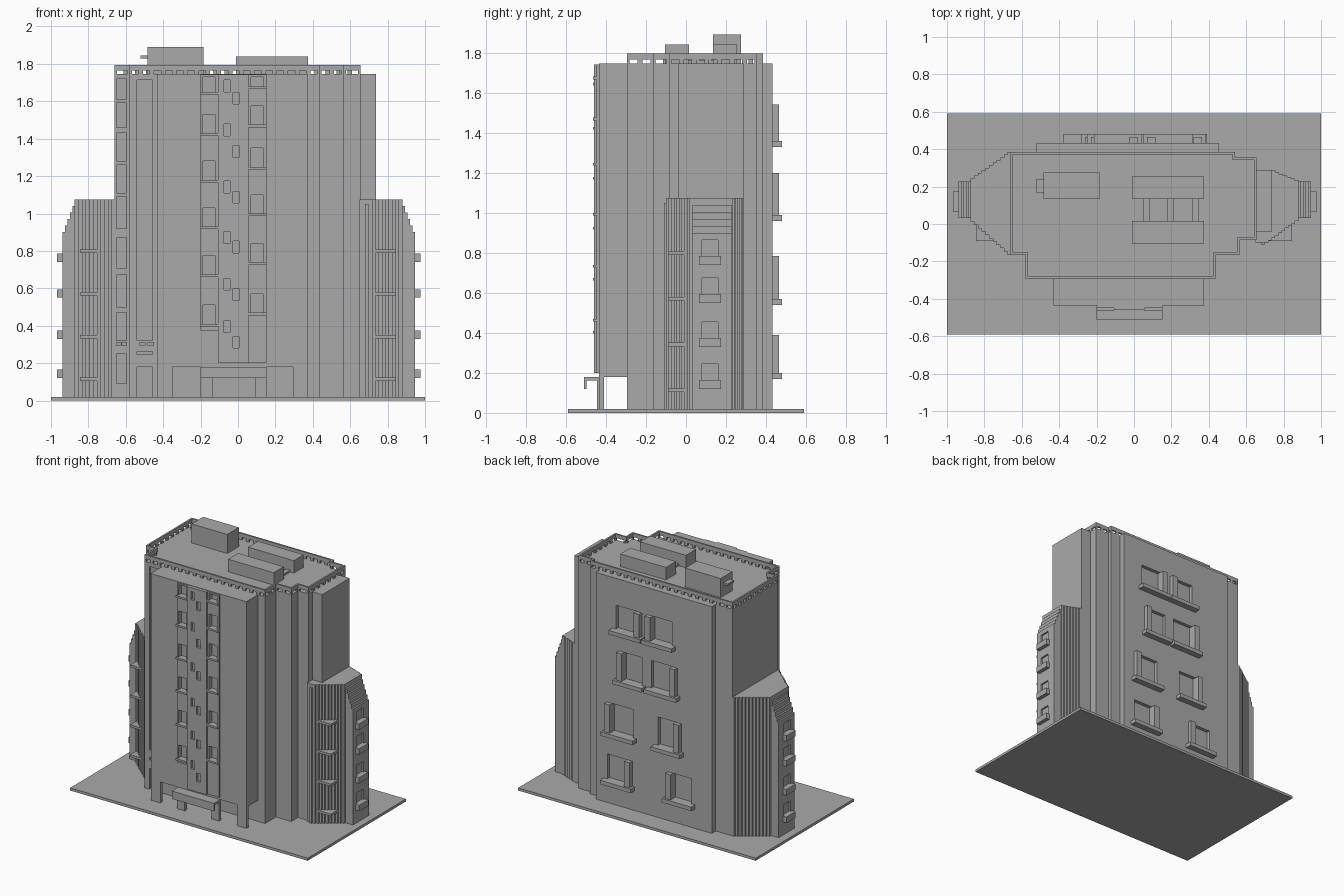
import bpy
import bmesh
from mathutils import Vector

cube = bpy.data.objects.get("Cube")
if cube:
    bpy.data.objects.remove(cube, do_unlink=True)

concrete = bpy.data.materials.new("concrete grey")
concrete.use_nodes = True
GREY = (0.4, 0.4, 0.4, 1)
concrete.diffuse_color = GREY
concrete.node_tree.nodes["Principled BSDF"].inputs["Base Color"].default_value = GREY


def finish(name, bm):
    bmesh.ops.recalc_face_normals(bm, faces=bm.faces[:])
    mesh = bpy.data.meshes.new(name)
    bm.to_mesh(mesh)
    bm.free()
    mesh.materials.append(concrete)
    obj = bpy.data.objects.new(name, mesh)
    bpy.context.scene.collection.objects.link(obj)
    return obj


def boxes(name, spans):
    """One object made of boxes given as (x0, x1, y0, y1, z0, z1)."""
    bm = bmesh.new()
    for x0, x1, y0, y1, z0, z1 in spans:
        verts = bmesh.ops.create_cube(bm, size=1)["verts"]
        for v in verts:
            v.co.x = max(x0, x1) if v.co.x > 0 else min(x0, x1)
            v.co.y = y1 if v.co.y > 0 else y0
            v.co.z = z1 if v.co.z > 0 else z0
    return finish(name, bm)


def prism(name, outline, bottom, top):
    bm = bmesh.new()
    face = bm.faces.new([bm.verts.new((x, y, bottom)) for x, y in outline])
    extruded = bmesh.ops.extrude_face_region(bm, geom=[face])["geom"]
    verts = [g for g in extruded if isinstance(g, bmesh.types.BMVert)]
    bmesh.ops.translate(bm, vec=(0, 0, top - bottom), verts=verts)
    return finish(name, bm)


def carve(targets, spans):
    """Cut box recesses out of each target, then drop the cutter."""
    cutter = boxes("cutter", spans)
    cutter.hide_render = True
    for obj in targets:
        mod = obj.modifiers.new("recesses", "BOOLEAN")
        mod.operation = "DIFFERENCE"
        mod.solver = "EXACT"
        mod.object = cutter
        bpy.context.view_layer.update()
        evaluated = obj.evaluated_get(bpy.context.evaluated_depsgraph_get())
        mesh = bpy.data.meshes.new_from_object(evaluated)
        obj.modifiers.clear()
        obj.data = mesh
    bpy.data.objects.remove(cutter, do_unlink=True)


def stairs(a, b, count, x_first):
    """Zigzag corner points from a to b in plan."""
    points = []
    dx, dy = (b[0] - a[0]) / count, (b[1] - a[1]) / count
    for i in range(count):
        x, y = a[0] + dx * i, a[1] + dy * i
        points += [(x, y), (x + dx, y) if x_first else (x, y + dy)]
    return points + [b]


GROUND = 0.02
ROOF = 1.745
RAIL = 1.765

boxes("ground_slab", [(-1, 1, -0.59, 0.59, 0, GROUND)])

# Main tower with recessed windows and a door at the left of the front
plan = [(-0.66, -0.165), (-0.58, -0.165), (-0.58, -0.295), (0.435, -0.295),
        (0.435, -0.165), (0.565, -0.165), (0.565, -0.085), (0.655, -0.085),
        (0.655, 0.355), (0.54, 0.355), (0.54, 0.385), (-0.66, 0.385)]
tower = prism("tower", plan, GROUND, ROOF)
tower_cuts = []
bays = [(0.09, 0.25), (0.32, 0.47), (0.5, 0.67), (0.71, 0.87), (0.92, 1.09),
        (1.11, 1.26), (1.28, 1.43), (1.46, 1.59), (1.61, 1.72)]
for low, high in bays:
    tower_cuts.append((-0.65, -0.595, -0.2, -0.15, low, high))
for x in (-0.65, -0.62):
    tower_cuts.append((x, x + 0.025, -0.2, -0.15, 0.295, 0.31))
for low, high in [(0.01, 0.18), (0.245, 0.262), (0.32, 1.715)]:
    tower_cuts.append((-0.54, -0.457, -0.32, -0.28, low, high))
for x in (-0.525, -0.48):
    tower_cuts.append((x, x + 0.027, -0.32, -0.28, 0.295, 0.31))
carve([tower], tower_cuts)

# Parapet ring carried on a row of small posts
THICK = 0.013
bm = bmesh.new()
rings = {}
inner_plan = []
for i, corner in enumerate(plan):
    here = Vector(corner)
    before = (here - Vector(plan[i - 1])).normalized()
    after = (Vector(plan[(i + 1) % len(plan)]) - here).normalized()
    inward = Vector((-before.y - after.y, before.x + after.x))
    inner_plan.append(here + inward * THICK)
for key, loop in (("out", plan), ("in", inner_plan)):
    for z in (RAIL, 1.795):
        rings[key, z] = [bm.verts.new((p[0], p[1], z)) for p in loop]
order = [("out", RAIL), ("out", 1.795), ("in", 1.795), ("in", RAIL)]
for a, b in zip(order, order[1:] + order[:1]):
    for i in range(len(plan)):
        j = (i + 1) % len(plan)
        bm.faces.new((rings[a][i], rings[a][j], rings[b][j], rings[b][i]))
finish("parapet", bm)

posts = []
for i, corner in enumerate(plan):
    start, end = Vector(corner), Vector(plan[(i + 1) % len(plan)])
    along = (end - start).normalized()
    inward = Vector((-along.y, along.x)) * THICK
    count = max(1, round((end - start).length / 0.06))
    for k in range(count + 1):
        mid = start.lerp(end, k / count)
        reach = along * 0.012
        p = mid - (reach if k else reach * 0)
        q = mid + (reach if k < count else reach * 0) + inward
        posts.append((min(p.x, q.x), max(p.x, q.x), min(p.y, q.y), max(p.y, q.y), ROOF, RAIL))
boxes("parapet_posts", posts)

# Rooftop plant
boxes("lift_house", [(-0.485, -0.185, 0.135, 0.275, ROOF, 1.89),
                     (-0.52, -0.485, 0.165, 0.24, 1.83, 1.845)])
boxes("roof_units", [(-0.01, 0.375, y, y + 0.12, ROOF, 1.84) for y in (-0.105, 0.135)])
boxes("roof_ducts", [(x, x + 0.035, 0.015, 0.135, ROOF, 1.76) for x in (0.05, 0.18, 0.31)])

# Raised front block on legs, with two window columns and a central strip
front = boxes("front_block", [(-0.43, 0.375, -0.435, -0.295, 0.18, ROOF)])
left_column = boxes("window_column_left", [(-0.2, -0.107, -0.448, -0.43, 0.375, 1.742)])
right_column = boxes("window_column_right", [(0.055, 0.153, -0.448, -0.43, 0.2, 1.742)])
strip = boxes("central_strip", [(-0.107, 0.055, -0.46, -0.43, 0.2, 1.742)])
cuts, sills = [], []
columns = [(-0.187, (0.41, 0.675, 0.93, 1.18, 1.43, 1.65), (-0.2, -0.107)),
           (0.07, (0.47, 0.74, 1.0, 1.25, 1.475, 1.68), (0.055, 0.153))]
for x, bottoms, (s0, s1) in columns:
    for z in bottoms:
        cuts.append((x, x + 0.065, -0.5, -0.415, z, min(z + 0.1, 1.73)))
        sills.append((s0, s1, -0.464, -0.44, z - 0.014, z))
for x, bottoms in [(-0.075, (0.365, 0.59, 0.84, 1.11, 1.415, 1.65)),
                   (-0.027, (0.28, 0.535, 0.79, 1.055, 1.3, 1.585))]:
    cuts += [(x, x + 0.032, -0.5, -0.443, z, z + 0.063) for z in bottoms]
carve([front, left_column, right_column, strip], cuts)
boxes("front_sills", sills)
boxes("front_legs", [(x, x + 0.08, -0.435, -0.41, GROUND, 0.18) for x in (-0.43, 0.295)])

# Entrance canopy with a hanging lip
boxes("canopy", [(-0.2, 0.153, -0.51, -0.42, 0.163, 0.18),
                 (-0.2, 0.153, -0.51, -0.497, 0.12, 0.18)])
boxes("canopy_legs", [(x, x + 0.063, -0.445, -0.42, GROUND, 0.18) for x in (-0.2, 0.09)])

# Rear slab: each window has a sill and one tall jamb
back = boxes("back_block", [(-0.52, 0.455, 0.38, 0.432, GROUND, ROOF)])
cuts, ledges, jambs = [], [], []
rear_rows = [(0.2, 0.39, (0.13, 0.39, "low"), (-0.38, -0.13, "high")),
             (0.57, 0.785, (0.114, 0.383, "high"), (-0.283, -0.038, "low")),
             (0.99, 1.2, (0.038, 0.283, "high"), (-0.25, 0.02, "low")),
             (1.36, 1.54, (0.05, 0.316, "low"), (-0.215, 0.042, "high"))]
for sill, head, *pair in rear_rows:
    for x0, x1, side in pair:
        cuts.append((x0 + 0.03, x1 - 0.03, 0.405, 0.5, sill, head))
        ledges.append((x0, x1, 0.425, 0.48, sill - 0.03, sill))
        edge = x0 + 0.02 if side == "low" else x1 - 0.065
        jambs.append((edge, edge + 0.045, 0.405, 0.465, sill, head))
carve([back], cuts)
boxes("rear_sills", ledges)
boxes("rear_jambs", jambs)

# Tall shaft between the tower and the right wing
boxes("side_shaft", [(0.65, 0.737, -0.04, 0.29, GROUND, ROOF)])
boxes("corner_post", [(0.68, 0.697, -0.11, -0.04, GROUND, 1.05)])

# Pleated side wings
WING = 1.075
left_plan = (stairs((-0.655, -0.165), (-0.875, 0.03), 11, True)
             + stairs((-0.875, 0.23), (-0.655, 0.385), 11, False))
right_plan = ([(0.65, -0.1)] + stairs((0.7, -0.1), (0.88, 0.03), 10, True)
              + stairs((0.88, 0.225), (0.735, 0.285), 7, False) + [(0.65, 0.285)])
prism("wing_left", left_plan, GROUND, WING)
prism("wing_right", right_plan, GROUND, WING)

for side, name, shift in ((-1, "left", -0.007), (1, "right", 0)):
    # Outer end stepping down, with small recessed windows and sills
    end = (0.945 + shift) * side
    layers = [(0.8 * side, end - side * 0.013 * k, 0.033, 0.227, GROUND, 0.9 + 0.035 * k)
              for k in range(5)]
    bm_steps = boxes("wing_steps_" + name, layers[1:])
    face = boxes("wing_end_" + name, [(end - side * 0.013, end, 0.033, 0.227, GROUND, 0.9)])
    cuts, ledges = [], []
    for z in (0.165, 0.375, 0.595, 0.785):
        cuts.append((end - side * 0.02, end + side * 0.05, 0.08, 0.16, z - 0.02, z + 0.08))
        ledges.append((end - side * 0.013, end + side * 0.03, 0.065, 0.175, z - 0.045, z))
    carve([face], cuts)
    boxes("wing_sills_" + name, ledges)

    # Corner balconies on the pleated front
    for floor in range(4):
        z = 0.105 + 0.228 * floor
        corner = [(0.72, -0.09), (0.845, -0.09), (0.845, 0.01), (0.72, 0.01)]
        prism(f"balcony_{name}_{floor}", [(side * x, y) for x, y in corner], z, z + 0.018)
